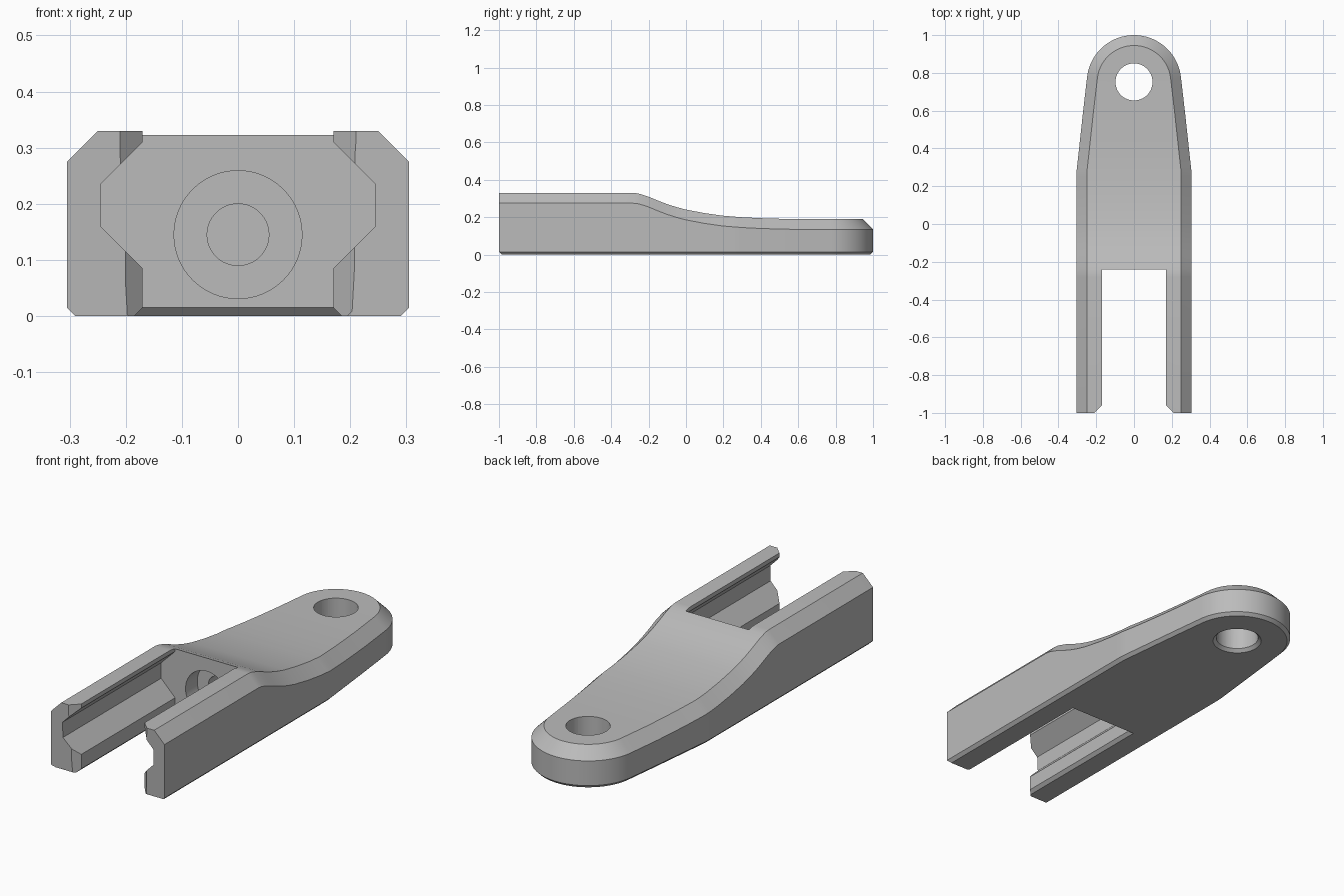
import bpy, bmesh, math
from mathutils import Matrix

if "Cube" in bpy.data.objects:
    bpy.data.objects.remove(bpy.data.objects["Cube"])

gray = bpy.data.materials.new("plain gray")
gray.use_nodes = True
COLOR = (0.5, 0.5, 0.5, 1)
gray.diffuse_color = COLOR
gray.node_tree.nodes["Principled BSDF"].inputs["Base Color"].default_value = COLOR

TOP, FOOT = 0.055, 0.015          # chamfer sizes
HOLE_Y, BORE_Z, SLOT_END = 0.752, 0.145, -0.24


def new_object(name, bm):
    bmesh.ops.remove_doubles(bm, verts=bm.verts, dist=1e-5)
    bmesh.ops.recalc_face_normals(bm, faces=bm.faces)
    mesh = bpy.data.meshes.new(name)
    bm.to_mesh(mesh)
    bm.free()
    mesh.materials.append(gray)
    obj = bpy.data.objects.new(name, mesh)
    bpy.context.collection.objects.link(obj)
    return obj


def loft(name, rings):
    """Skin closed rings of equal length and cap both ends."""
    bm = bmesh.new()
    rows = [[bm.verts.new(p) for p in ring] for ring in rings]
    n = len(rows[0])
    for a, b in zip(rows, rows[1:]):
        for i in range(n):
            j = (i + 1) % n
            bm.faces.new((a[i], a[j], b[j], b[i]))
    bm.faces.new(rows[0])
    bm.faces.new(rows[-1])
    return new_object(name, bm)


def mirrored(half):
    return half + [(-p[0], *p[1:]) for p in reversed(half)]


def cylinder(name, r1, r2, depth, matrix):
    bm = bmesh.new()
    bmesh.ops.create_cone(bm, cap_ends=True, segments=64, radius1=r1, radius2=r2,
                          depth=depth, matrix=matrix)
    return new_object(name, bm)


def cut(body, cutter):
    cutter.hide_render = True
    mod = body.modifiers.new("cut", "BOOLEAN")
    mod.operation, mod.solver, mod.object = "DIFFERENCE", "EXACT", cutter
    bpy.context.view_layer.objects.active = body
    bpy.ops.object.modifier_apply(modifier=mod.name)
    bpy.data.objects.remove(cutter)


# Height of the top surface along the length
CREST = [(-1, .33), (-.28, .33), (-.26, .328), (-.24, .323), (-.2, .31), (-.15, .289),
         (-.1, .27), (-.05, .254), (0, .241), (.1, .222), (.2, .208), (.3, .2),
         (.4, .195), (.5, .192), (.6, .19), (1, .19)]


def height(y):
    for (y0, z0), (y1, z1) in zip(CREST, CREST[1:]):
        if y <= y1:
            return z0 + (z1 - z0) * (y - y0) / (y1 - y0)
    return CREST[-1][1]


# Body: cross-sections along the straight sides, then around the rounded tip
def section(low, mid, high):
    return mirrored([(*low, 0), (*mid, FOOT), (*mid, height(mid[1]) - TOP),
                     (*high, height(high[1]))])


sections = []
for y in [p[0] for p in CREST[:-1]] + [.25, .275]:
    x = 0.305 - max(0, y - 0.27) * 0.109
    low_y = y + FOOT if y == -1 else y
    sections.append((y, section((x - FOOT, low_y), (x, y), (x - TOP, y))))
sections = [s for _, s in sorted(sections, key=lambda s: s[0])]
STEPS = 24
for i in range(STEPS + 1):
    a = math.radians(6 + 84 * i / STEPS)
    ring = [((0.25 - d) * math.cos(a), 0.75 + (0.25 - d) * math.sin(a))
            for d in (FOOT, 0, TOP)]
    if i == STEPS:
        ring = [(0, p[1]) for p in ring]
    sections.append(section(*ring))

# The tip sections collapse to a line, so the body is skinned without a rear cap
bm = bmesh.new()
rows = [[bm.verts.new(p) for p in s] for s in sections]
for a, b in zip(rows, rows[1:]):
    for i in range(8):
        j = (i + 1) % 8
        bm.faces.new((a[i], a[j], b[j], b[i]))
bm.faces.new(rows[0])
bmesh.ops.dissolve_degenerate(bm, dist=1e-6, edges=bm.edges)
body = new_object("clevis_body", bm)

# Slot between the prongs, with a wider channel at mid height
profile = mirrored([(.17, -.1), (.17, .085), (.245, .16), (.245, .235),
                    (.17, .31), (.17, .5)])
cut(body, loft("slot_cutter", [[(x, y, z) for x, z in profile] for y in (-1.1, SLOT_END)]))

# Chamfer around the bottom of the slot
cut(body, loft("slot_foot_cutter", [
    mirrored([(.17 + d, -1.1, FOOT - d), (.17 + d, SLOT_END + d, FOOT - d)])
    for d in (.03, -.01)]))

# Lead-in bevels at the prong ends
plan = mirrored([(.26, -1.05), (.16, -.95)])
cut(body, loft("lead_in_cutter", [[(x, y, z) for x, y in plan] for z in (-.1, .5)]))

# Vertical pin hole with a chamfer underneath
cut(body, cylinder("pin_hole_cutter", .098, .098, 1, Matrix.Translation((0, HOLE_Y, 0))))
cut(body, cylinder("pin_chamfer_cutter", .123, .093, .03,
                   Matrix.Translation((0, HOLE_Y, .005))))

# Stepped blind bore in the slot end wall
for radius, depth in ((.114, .09), (.055, .3)):
    start = SLOT_END - .05
    mat = (Matrix.Translation((0, (start + SLOT_END + depth) / 2, BORE_Z))
           @ Matrix.Rotation(math.pi / 2, 4, "X"))
    cut(body, cylinder("bore_cutter", radius, radius, depth + .05, mat))

# Smooth the curved surfaces and keep the chamfer edges crisp
bpy.ops.object.select_all(action="DESELECT")
body.select_set(True)
bpy.context.view_layer.objects.active = body
bpy.ops.object.shade_smooth_by_angle(angle=math.radians(25))
